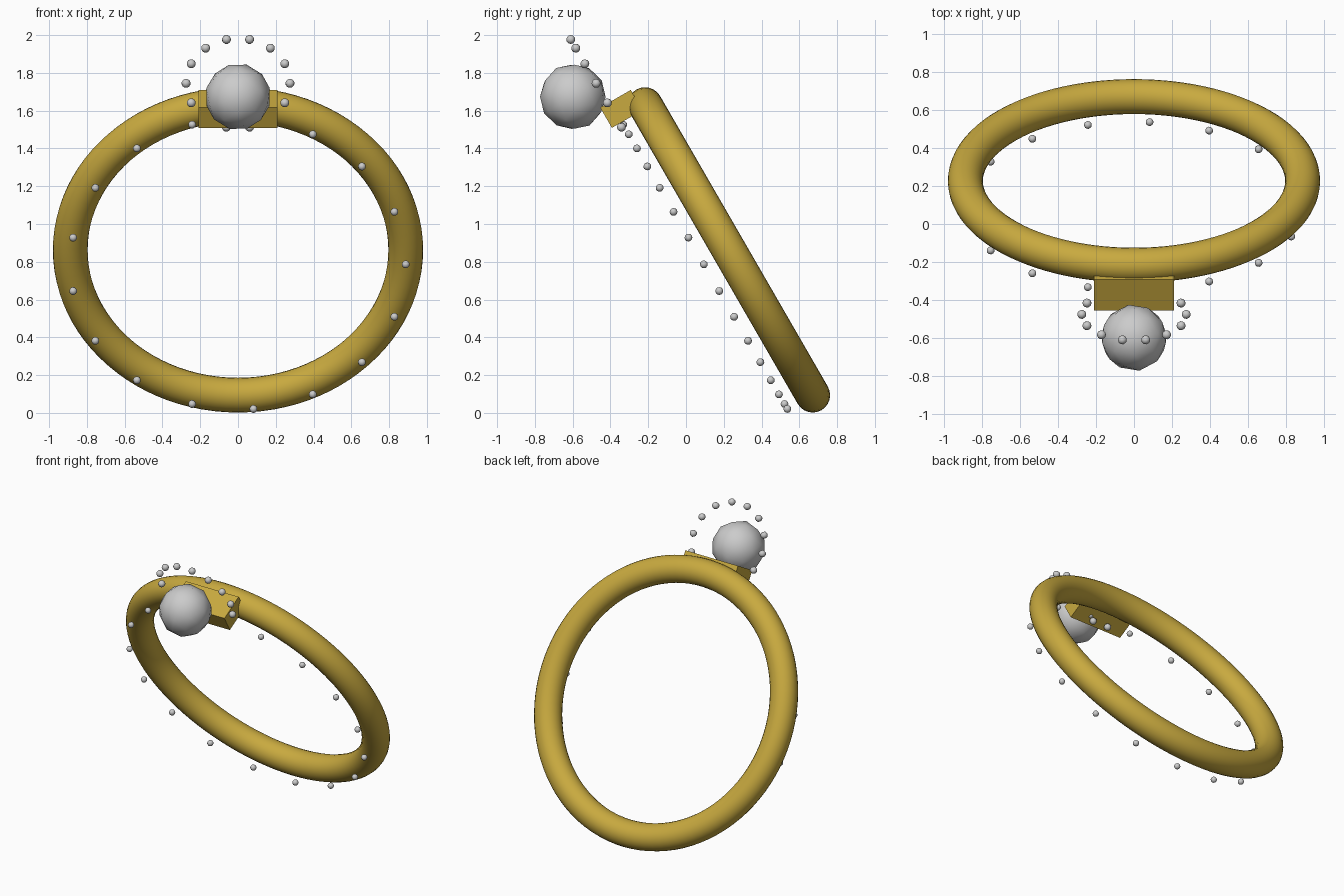
import bpy, math
from mathutils import Matrix, Vector

if "Cube" in bpy.data.objects:
    bpy.data.objects.remove(bpy.data.objects["Cube"])

# Tilted frame: local x across, local y up along the ring, local z out of its face
FRAME = Matrix.Translation((0, 0.227, 0.863)) @ Matrix.Rotation(math.radians(120), 4, 'X')

gold = bpy.data.materials.new("gold")
gold.diffuse_color = (0.58, 0.40, 0.05, 1)
gold.use_nodes = True
gold.node_tree.nodes["Principled BSDF"].inputs["Base Color"].default_value = gold.diffuse_color


def finish(name, loc, mat=None, smooth=True):
    ob = bpy.context.object
    ob.name = name
    ob.matrix_world = FRAME @ Matrix.Translation(loc) @ Matrix.Diagonal((*ob.scale, 1))
    if mat:
        ob.data.materials.append(mat)
    if smooth:
        bpy.ops.object.shade_smooth_by_angle(angle=math.radians(40))
    return ob


def bead_circle(name, count, radius, centre, size):
    # Evenly spaced small stones sharing one mesh
    mesh = None
    for i in range(count):
        a = 2 * math.pi * i / count
        loc = Vector(centre) + Vector((radius * math.cos(a), radius * math.sin(a), 0))
        if mesh is None:
            bpy.ops.mesh.primitive_ico_sphere_add(subdivisions=2, radius=size)
            mesh = finish(f"{name}_{i + 1}", loc).data
        else:
            ob = bpy.data.objects.new(f"{name}_{i + 1}", mesh)
            bpy.context.collection.objects.link(ob)
            ob.matrix_world = FRAME @ Matrix.Translation(loc)


# Band
bpy.ops.mesh.primitive_torus_add(major_radius=0.888, minor_radius=0.092,
                                 major_segments=96, minor_segments=24)
finish("band", (0, 0, 0), gold)

# Setting block
bpy.ops.mesh.primitive_cube_add(size=1)
bpy.context.object.scale = (0.42, 0.124, 0.187)
finish("setting_block", (0, 0.931, 0.12), gold, smooth=False)

# Main stone
bpy.ops.mesh.primitive_ico_sphere_add(subdivisions=2, radius=0.176)
finish("main_stone", (0, 1.115, 0.31))

# Halo stones around the main stone, and stones along the band
bead_circle("halo_stone", 14, 0.275, (0, 1.115, 0.168), 0.024)
bead_circle("band_stone", 17, 0.888, (0, 0, 0.153), 0.021)
